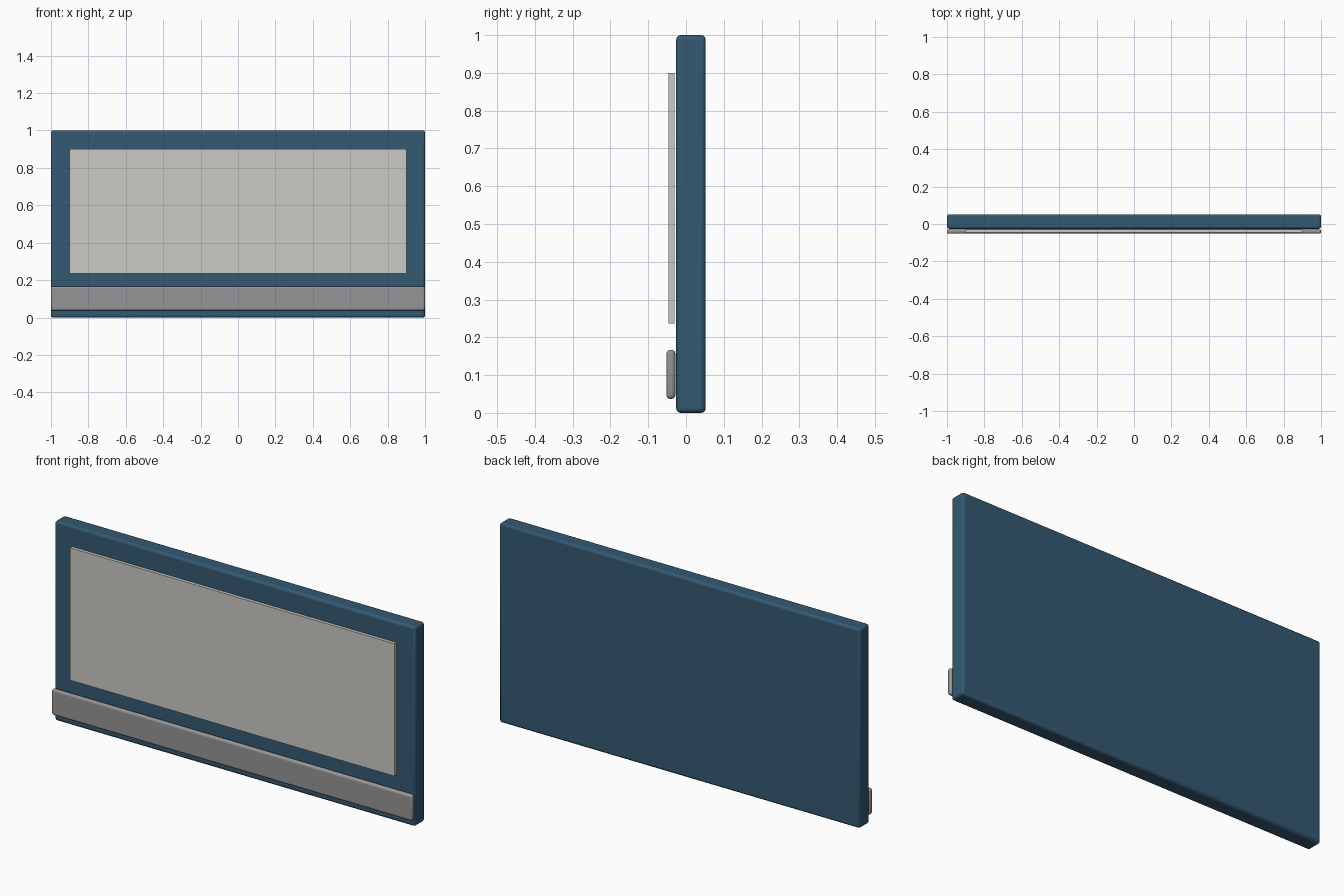
import bpy

if "Cube" in bpy.data.objects:
    bpy.data.objects.remove(bpy.data.objects["Cube"])


def material(name, color):
    m = bpy.data.materials.new(name)
    m.diffuse_color = color
    m.use_nodes = True
    m.node_tree.nodes["Principled BSDF"].inputs["Base Color"].default_value = m.diffuse_color
    return m


def box(name, lo, hi, mat=None, bevel=0.0, segments=3):
    """Box between two corners, with optional rounded edges."""
    bpy.ops.mesh.primitive_cube_add(
        size=1, location=[(a + b) / 2 for a, b in zip(lo, hi)])
    ob = bpy.context.object
    ob.name = name
    ob.scale = [b - a for a, b in zip(lo, hi)]
    bpy.ops.object.transform_apply(location=False, rotation=False, scale=True)
    if mat:
        ob.data.materials.append(mat)
    if bevel:
        mod = ob.modifiers.new("Rounded edges", 'BEVEL')
        mod.width = bevel
        mod.segments = segments
        bpy.ops.object.shade_smooth_by_angle()
    return ob


blue = material("blue_paint", (0.035, 0.10, 0.17, 1))
pale = material("pale_panel", (0.60, 0.59, 0.55, 1))
steel = material("grey_rail", (0.30, 0.30, 0.31, 1))

# Main board
box("board", (-1, -0.026, 0), (1, 0.052, 1), blue, 0.012)
# Thin display panel standing just proud of the board
box("front_panel", (-0.9, -0.046, 0.236), (0.9, -0.03, 0.9), pale)
# Rounded rail along the lower front
box("lower_rail", (-1, -0.052, 0.037), (1, -0.028, 0.167), steel, 0.0105)
